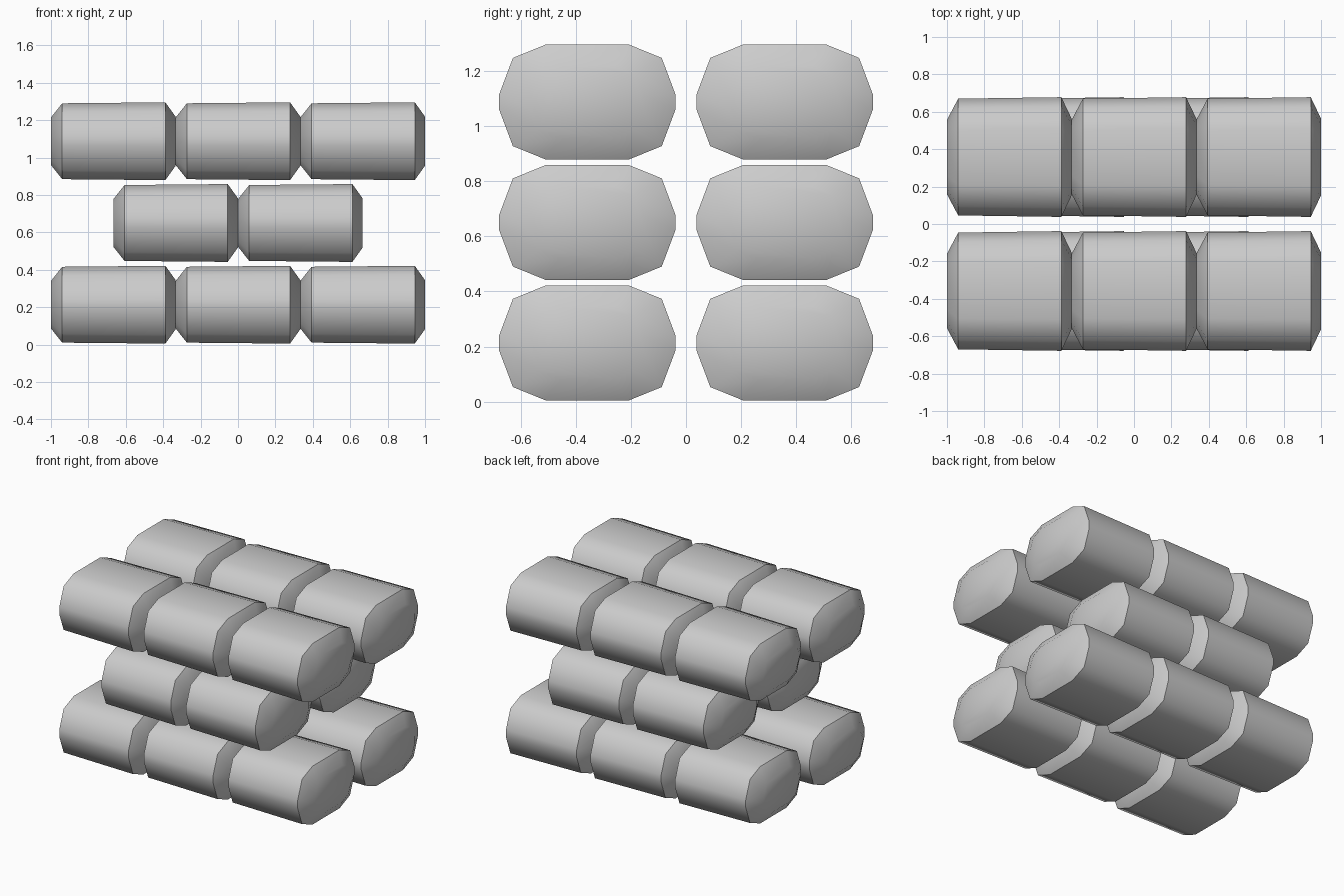
import bpy, bmesh, math

if "Cube" in bpy.data.objects:
    bpy.data.objects.remove(bpy.data.objects["Cube"])

# Quarter of the twelve-sided cross-section (y, z), mirrored to a full loop
OUTER = [(0.32, 0.027), (0.27, 0.16), (0.152, 0.208)]
INNER = [(0.205, 0.027), (0.172, 0.10), (0.102, 0.131)]
LENGTH = 2 / 3


def full_loop(q):
    right = q
    left = [(-y, z) for y, z in reversed(q)]
    upper = right + left
    return upper + [(-y, -z) for y, z in upper]


# Rings along the bag: x, quarter profile, scale (left end slightly smaller)
RINGS = [(-LENGTH / 2, INNER, 0.97), (-LENGTH / 2 + 0.06, OUTER, 0.975),
         (LENGTH / 2 - 0.055, OUTER, 1.0), (LENGTH / 2, INNER, 1.0)]


def bag_mesh():
    bm = bmesh.new()
    loops = [[bm.verts.new((x, y * s, z * s)) for y, z in full_loop(q)]
             for x, q, s in RINGS]
    for a, b in zip(loops, loops[1:]):
        n = len(a)
        for i in range(n):
            j = (i + 1) % n
            bm.faces.new((a[i], a[j], b[j], b[i]))
    # flat end caps
    bm.faces.new(loops[0])
    bm.faces.new(loops[-1])
    bmesh.ops.recalc_face_normals(bm, faces=bm.faces)
    mesh = bpy.data.meshes.new("sandbag")
    bm.to_mesh(mesh)
    bm.free()
    return mesh


mesh = bag_mesh()

# Three layers, two rows deep; the middle layer is one bag shorter
for layer, (z, count) in {"bottom": (0.213, 3), "middle": (0.65, 2), "top": (1.087, 3)}.items():
    for row, y in (("front", -0.358), ("back", 0.358)):
        for i in range(count):
            bag = bpy.data.objects.new(f"{layer}_{row}_sandbag_{i + 1}", mesh)
            bag.location = ((i - (count - 1) / 2) * LENGTH, y, z)
            bpy.context.collection.objects.link(bag)

# Smooth the body, keep the end rims sharp (mesh is shared by all bags)
bpy.context.view_layer.objects.active = bag
bag.select_set(True)
bpy.ops.object.shade_smooth_by_angle(angle=math.radians(50))
